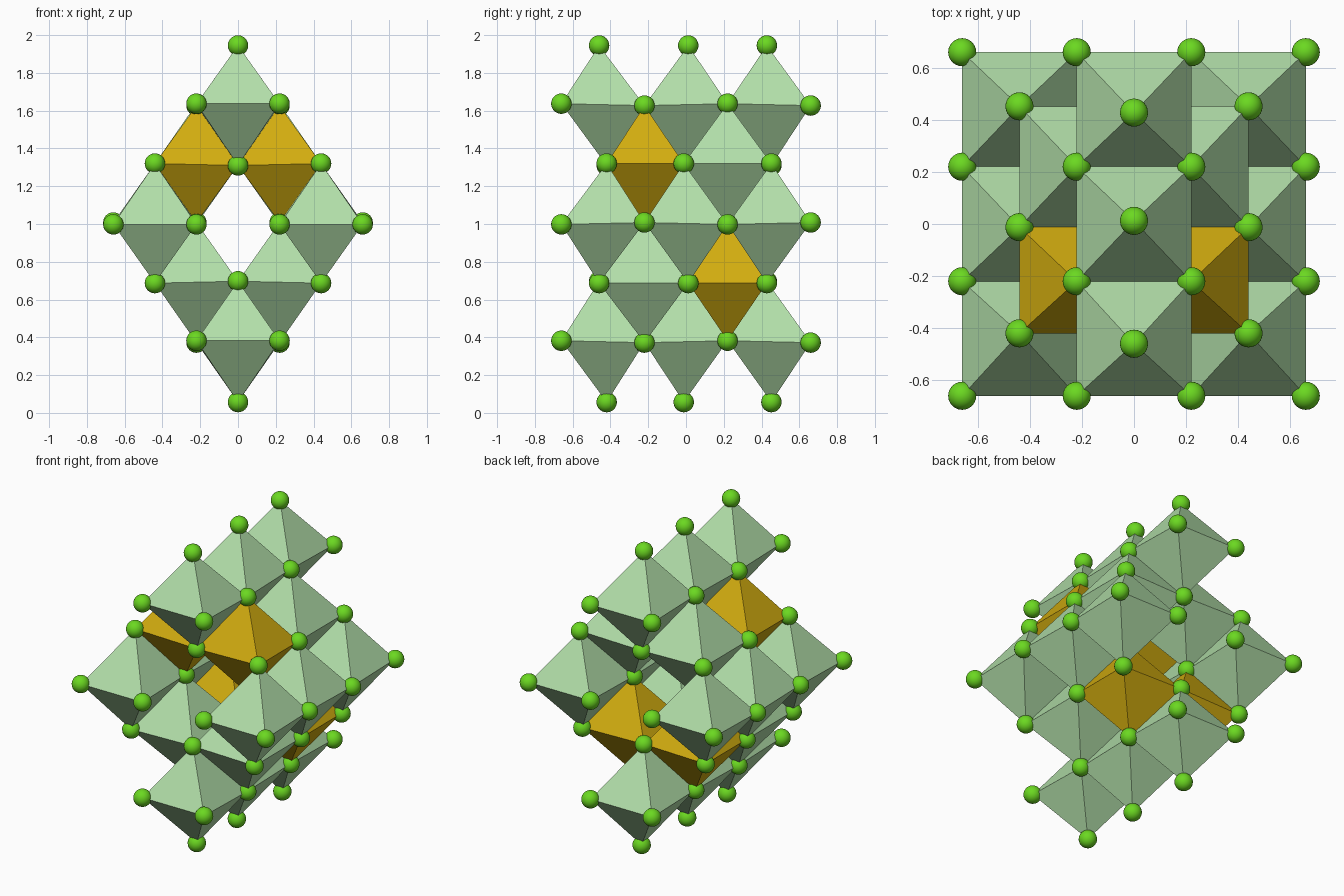
import bpy
import bmesh
from mathutils import Vector

cube = bpy.data.objects.get("Cube")
if cube:
    bpy.data.objects.remove(cube, do_unlink=True)


def material(name, rgb):
    mat = bpy.data.materials.new(name)
    mat.use_nodes = True
    color = (*rgb, 1.0)
    mat.diffuse_color = color
    mat.node_tree.nodes["Principled BSDF"].inputs["Base Color"].default_value = color
    return mat


pale_green = material("pale green", (0.448, 0.74, 0.40))
gold = material("gold", (0.65, 0.42, 0.005))
bright_green = material("bright green", (0.147, 0.69, 0.015))

STEP = 0.22                                        # half a cell in x and y
LEVELS = (0.057, 0.377, 0.687, 1.003, 1.32, 1.632, 1.945)
RADIUS = 0.054
LEAN = {-2: -0.02, 0: 0.012, 2: -0.012}            # tilt of the apex atoms


def atom(i, j, k):
    """Position of the lattice point at column i, row j and level k."""
    x, y, z = STEP * i, STEP * j, LEVELS[k]
    if k % 2:
        wobble = 0.005 if j in (-3, 1) else -0.005
        z += -wobble if k == 3 else wobble
    else:
        y += LEAN[j] if k in (2, 6) else -LEAN[j]
        if i == 0 and k in (2, 4):
            z += 0.01 * (3 - k)
    return Vector((x, y, z))


def add_object(name, bm, mat):
    mesh = bpy.data.meshes.new(name)
    bm.to_mesh(mesh)
    bm.free()
    mesh.materials.append(mat)
    obj = bpy.data.objects.new(name, mesh)
    bpy.context.collection.objects.link(obj)
    return obj


def octahedron(i, j, k, mat):
    """Eight flat faces spanning the six atoms around a cell centre."""
    bm = bmesh.new()
    ring = [bm.verts.new(atom(i + a, j + b, k))
            for a, b in ((-1, -1), (1, -1), (1, 1), (-1, 1))]
    top = bm.verts.new(atom(i, j, k + 1))
    bottom = bm.verts.new(atom(i, j, k - 1))
    for n in range(4):
        a, b = ring[n], ring[(n + 1) % 4]
        bm.faces.new((a, b, top))
        bm.faces.new((b, a, bottom))
    add_object("octahedron", bm, mat)


# Octahedra: wide rows of three alternate with rows of two
columns = {1: (0,), 2: (-1, 1), 3: (-2, 2), 4: (-1, 1), 5: (0,)}
atoms = set()
for k, cols in columns.items():
    for i in cols:
        for j in ((-2, 0, 2) if k % 2 else (-1, 1)):
            is_gold = (k, j) in ((4, -1), (2, 1))
            octahedron(i, j, k, gold if is_gold else pale_green)
            atoms.update((i + a, j + b, k) for a in (-1, 1) for b in (-1, 1))
            atoms.update(((i, j, k - 1), (i, j, k + 1)))

# Round atoms at every shared corner, all using one mesh
bm = bmesh.new()
bmesh.ops.create_uvsphere(bm, u_segments=24, v_segments=16, radius=RADIUS)
for face in bm.faces:
    face.smooth = True
ball = add_object("corner_ball", bm, bright_green)
places = sorted(atoms)
ball.location = atom(*places[0])
for place in places[1:]:
    copy = bpy.data.objects.new("corner_ball", ball.data)
    copy.location = atom(*place)
    bpy.context.collection.objects.link(copy)
